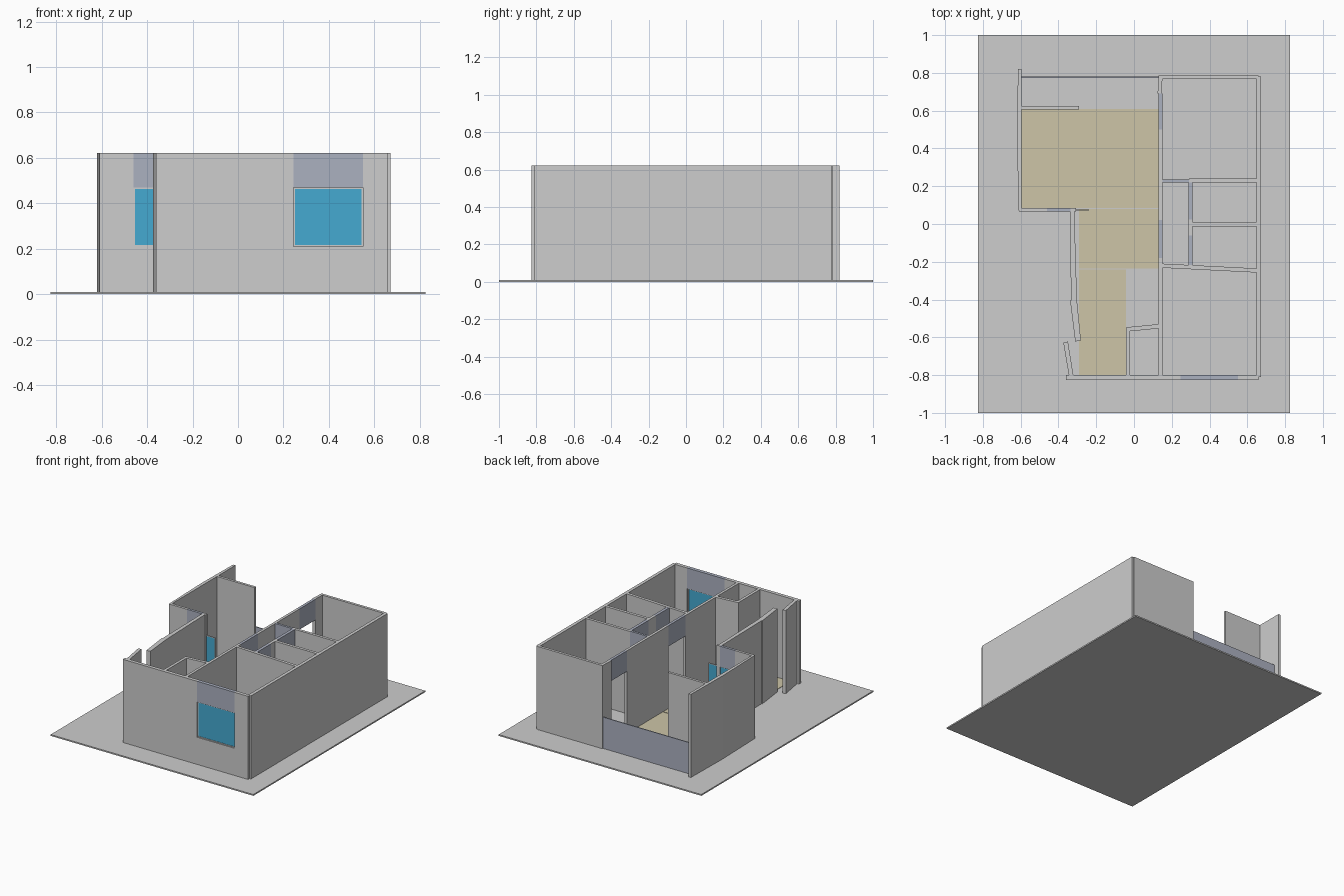
import bpy, bmesh

if "Cube" in bpy.data.objects:
    bpy.data.objects.remove(bpy.data.objects["Cube"])

BASE, TOP = 0.01, 0.622      # slab surface, wall top
SILL, HEAD = 0.21, 0.47      # window sill, door and window head


def material(name, rgb):
    m = bpy.data.materials.new(name)
    m.diffuse_color = (*rgb, 1)
    m.use_nodes = True
    m.node_tree.nodes["Principled BSDF"].inputs["Base Color"].default_value = m.diffuse_color
    return m


GREY = material("wall grey", (0.61, 0.61, 0.61))
LINTEL = material("blue grey", (0.41, 0.44, 0.53))
FLOOR = material("beige floor", (0.61, 0.56, 0.39))
GLASS = material("window blue", (0.06, 0.40, 0.64))


def prism(name, pts, z0, z1, mat):
    """Extrude a footprint polygon between two heights."""
    bm = bmesh.new()
    face = bm.faces.new([bm.verts.new((x, y, z0)) for x, y in pts])
    ext = bmesh.ops.extrude_face_region(bm, geom=[face])
    for v in ext["geom"]:
        if isinstance(v, bmesh.types.BMVert):
            v.co.z = z1
    bmesh.ops.recalc_face_normals(bm, faces=bm.faces)
    me = bpy.data.meshes.new(name)
    bm.to_mesh(me)
    bm.free()
    me.materials.append(mat)
    ob = bpy.data.objects.new(name, me)
    bpy.context.collection.objects.link(ob)
    return ob


def box(name, x0, x1, y0, y1, z0=BASE, z1=TOP, mat=GREY):
    return prism(name, [(x0, y0), (x1, y0), (x1, y1), (x0, y1)], z0, z1, mat)


def lintel(name, x0, x1, y0, y1):
    box(name, x0, x1, y0, y1, HEAD, TOP, LINTEL)


def window(name, x0, x1, y0, y1):
    """Glass pane with a thin frame around it."""
    t, ym = 0.006, (y0 + y1) / 2
    box(name + "_glass", x0 + t, x1 - t, ym - 0.003, ym + 0.003, SILL + t, HEAD - t, GLASS)
    for part, a, b, c, d in (("left", x0, x0 + t, SILL, HEAD), ("right", x1 - t, x1, SILL, HEAD),
                             ("bottom", x0 + t, x1 - t, SILL, SILL + t),
                             ("top", x0 + t, x1 - t, HEAD - t, HEAD)):
        box(f"{name}_frame_{part}", a, b, y0, y1, c, d)


# Ground slab and floor finishes
box("ground_slab", -0.825, 0.825, -1, 1, 0, BASE)
box("living_floor", -0.595, 0.13, 0.085, 0.61, BASE, 0.013, FLOOR)
box("dining_floor", -0.29, 0.13, -0.235, 0.08, BASE, 0.013, FLOOR)
box("hall_floor", -0.29, -0.043, -0.80, -0.24, BASE, 0.013, FLOOR)

# Front wall with window
F0, F1 = -0.826, -0.80
box("front_wall_left", -0.36, 0.245, F0, F1)
box("front_wall_right", 0.55, 0.66, F0, F1)
box("front_wall_sill", 0.245, 0.55, F0, F1, BASE, SILL)
lintel("front_window_lintel", 0.245, 0.55, F0, F1)
window("front_window", 0.245, 0.55, -0.819, -0.807)

# Right and back outer walls
box("right_wall", 0.648, 0.672, -0.81, 0.78)
box("back_wall", 0.13, 0.66, 0.767, 0.787)

# Spine wall with two doorways
S0, S1 = 0.13, 0.15
prism("spine_wall_back", [(0.125, 0.69), (S1 - 0.003, 0.69), (S1, 0.77), (S0, 0.78)], BASE, TOP, GREY)
box("spine_wall_middle", S0, S1, 0.02, 0.50)
box("spine_wall_front", S0, S1, -0.80, -0.18)
lintel("spine_lintel_back", S0, S1, 0.50, 0.69)
lintel("spine_lintel_front", S0, S1, -0.18, 0.02)

# Partitions between the right-hand rooms
box("back_partition", 0.29, 0.648, 0.219, 0.24)
lintel("back_partition_lintel", S1, 0.29, 0.219, 0.236)
box("middle_partition", 0.31, 0.648, -0.012, 0.01)
prism("front_partition", [(S1, -0.232), (0.648, -0.257), (0.648, -0.235), (S1, -0.21)], BASE, TOP, GREY)
box("lobby_wall", 0.288, 0.31, -0.06, 0.025)
lintel("lobby_lintel_back", 0.288, 0.31, 0.025, 0.219)
lintel("lobby_lintel_front", 0.288, 0.31, -0.217, -0.06)

# Closet beside the hall
box("closet_side", -0.043, -0.022, -0.80, -0.56)
prism("closet_back", [(-0.043, -0.57), (S0, -0.553), (S0, -0.53), (-0.043, -0.547)], BASE, TOP, GREY)

# Left wall, stub wall and living-room front wall with window
prism("left_wall", [(-0.61, 0.067), (-0.595, 0.067), (-0.595, 0.82), (-0.614, 0.82),
                    (-0.62, 0.46)], BASE, TOP, GREY)
box("stub_wall", -0.595, -0.29, 0.605, 0.624)
L0, L1 = 0.066, 0.085
box("living_front_wall", -0.60, -0.46, L0, L1)
box("living_wall_end", -0.335, -0.308, L0, L1)
box("living_wall_sill", -0.46, -0.335, L0, L1, BASE, SILL)
lintel("living_window_lintel", -0.46, -0.335, L0, L1)
window("living_window", -0.46, -0.237, 0.071, 0.078)

# Hall outer wall in slanted pieces, with the entrance gap
prism("hall_wall_back", [(-0.34, 0.067), (-0.333, -0.41), (-0.302, -0.41), (-0.316, 0.067)], BASE, TOP, GREY)
prism("hall_wall_middle", [(-0.338, -0.405), (-0.311, -0.622), (-0.281, -0.617), (-0.302, -0.405)], BASE, TOP, GREY)
prism("hall_wall_front", [(-0.374, -0.628), (-0.345, -0.80), (-0.321, -0.80), (-0.350, -0.622)], BASE, TOP, GREY)

# Low terrace parapet at the back
box("terrace_parapet", -0.595, 0.13, 0.773, 0.780, BASE, 0.24, LINTEL)
